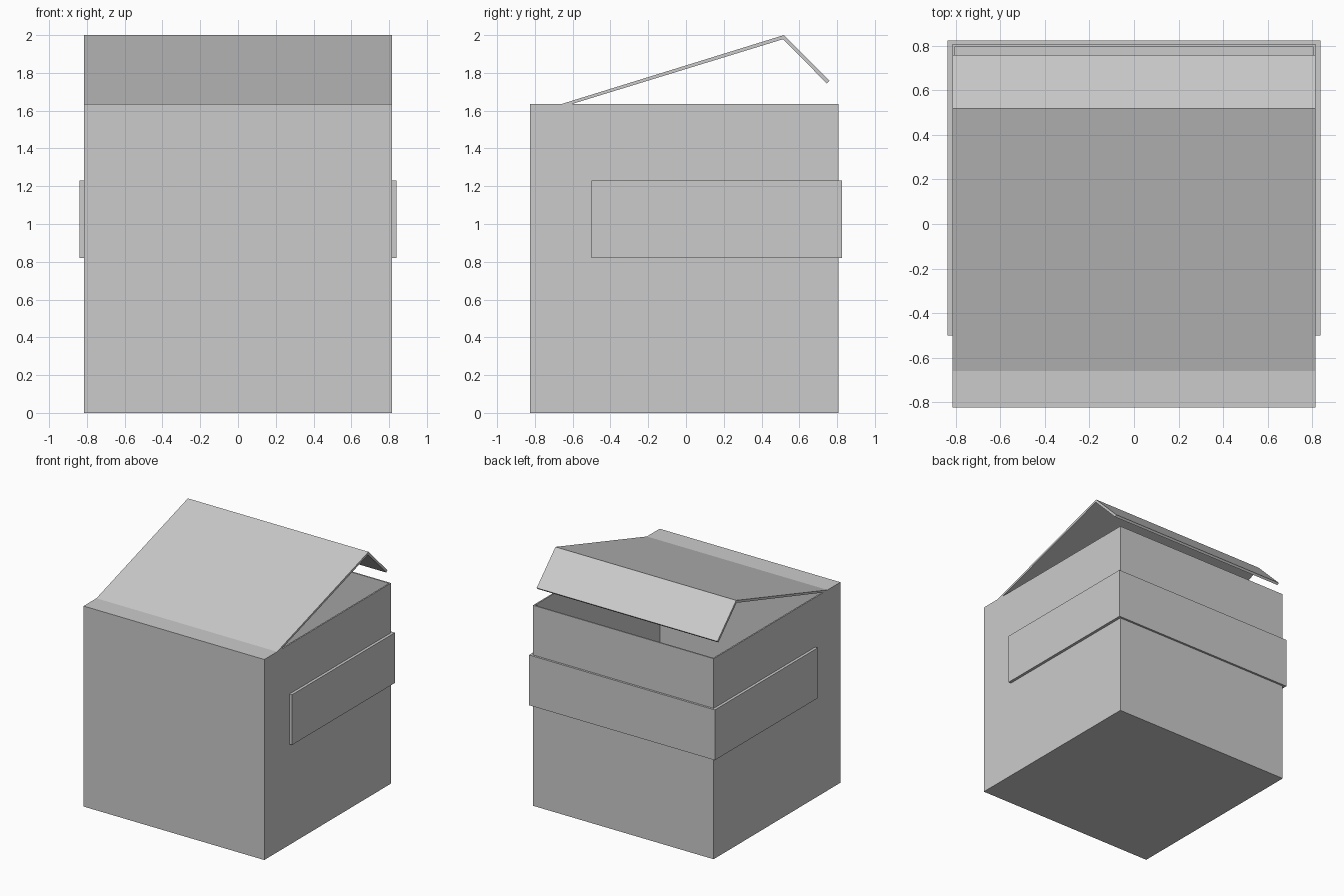
import bpy, bmesh

if "Cube" in bpy.data.objects:
    bpy.data.objects.remove(bpy.data.objects["Cube"])

W = 0.815            # half width of the box
FRONT, BACK = -0.825, 0.808
TOP = 1.635
T = 0.016            # card thickness


def make_object(name, bm):
    bmesh.ops.recalc_face_normals(bm, faces=bm.faces)
    mesh = bpy.data.meshes.new(name)
    bm.to_mesh(mesh)
    bm.free()
    obj = bpy.data.objects.new(name, mesh)
    bpy.context.collection.objects.link(obj)
    return obj


def extrude_profile(name, points, offset):
    """Extrude a closed polygon along an offset vector."""
    bm = bmesh.new()
    face = bm.faces.new([bm.verts.new(p) for p in points])
    ext = bmesh.ops.extrude_face_region(bm, geom=[face])
    moved = [g for g in ext["geom"] if isinstance(g, bmesh.types.BMVert)]
    bmesh.ops.translate(bm, verts=moved, vec=offset)
    return make_object(name, bm)


# Open box: block with an inset top pushed down to the floor
bm = bmesh.new()
bmesh.ops.create_cube(bm, size=1)
bmesh.ops.scale(bm, verts=bm.verts, vec=(2 * W, BACK - FRONT, TOP))
bmesh.ops.translate(bm, verts=bm.verts, vec=(0, (FRONT + BACK) / 2, TOP / 2))
top = max(bm.faces, key=lambda f: f.calc_center_median().z)
bmesh.ops.inset_region(bm, faces=[top], thickness=T)
ext = bmesh.ops.extrude_face_region(bm, geom=[top])
floor = [g for g in ext["geom"] if isinstance(g, bmesh.types.BMVert)]
bmesh.ops.translate(bm, verts=floor, vec=(0, 0, T - TOP))
if top.is_valid:
    bmesh.ops.delete(bm, geom=[top], context='FACES_ONLY')
make_object("box_body", bm)

# Folded lid: flat hinge strip, raised panel and turned-down back flap
lid = [(FRONT, TOP), (-0.66, TOP), (0.518, 2.0), (0.76, 1.758),
       (0.746, 1.744), (0.513, 1.978), (-0.657, TOP - T), (FRONT, TOP - T)]
extrude_profile("folded_lid", [(-W, y, z) for y, z in lid], (2 * W, 0, 0))

# Band wrapped around the back and part of both sides
half = [(W + 0.023, 0.825), (W + 0.023, -0.5), (W, -0.5), (W, BACK)]
band = half + [(-x, y) for x, y in reversed(half)]
extrude_profile("label_band", [(x, y, 0.82) for x, y in band], (0, 0, 0.41))
